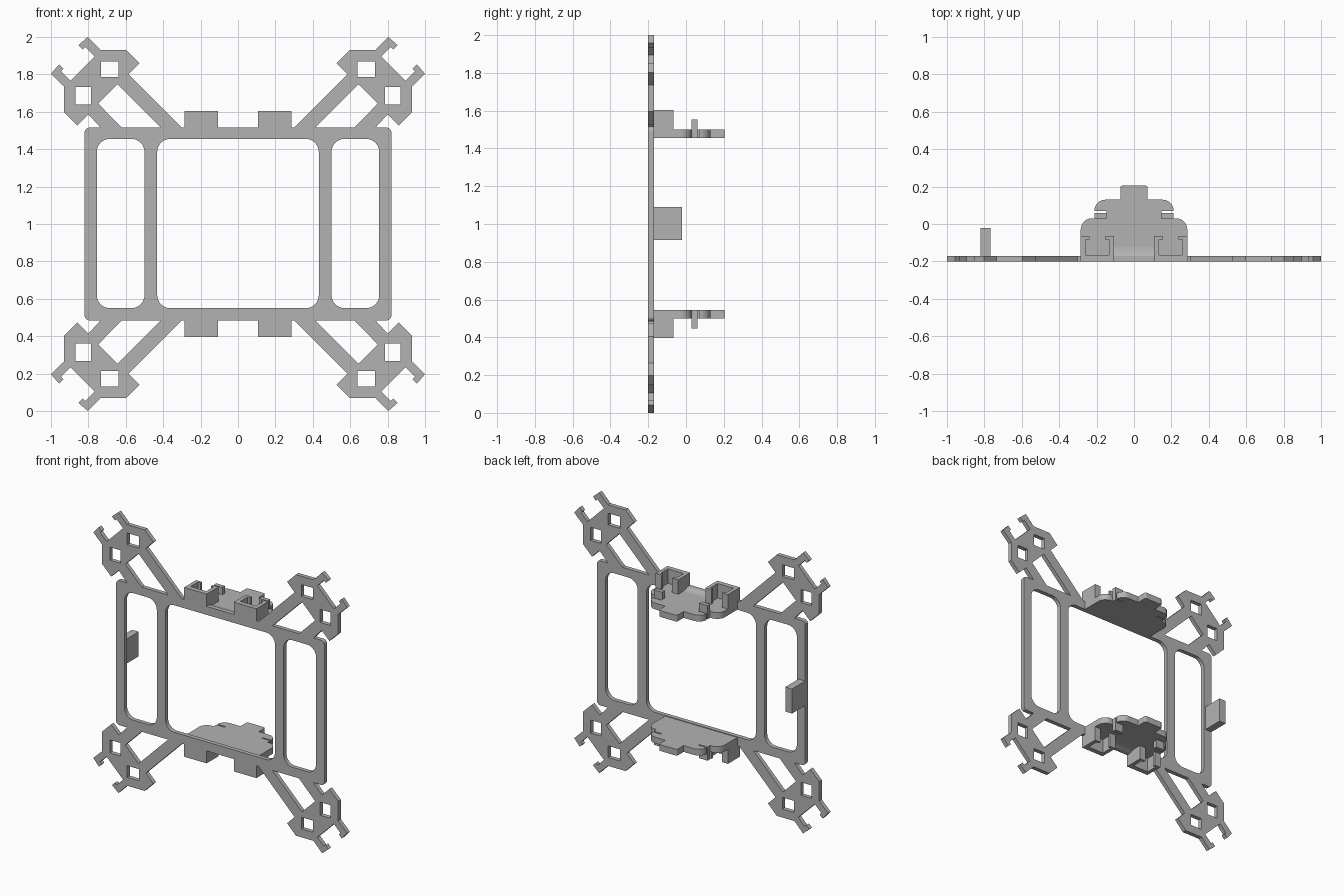
import bpy, bmesh, math
from mathutils import Matrix

if "Cube" in bpy.data.objects:
    bpy.data.objects.remove(bpy.data.objects["Cube"])

grey = bpy.data.materials.new("light grey")
grey.use_nodes = True
grey.diffuse_color = (0.45, 0.45, 0.45, 1)
grey.node_tree.nodes["Principled BSDF"].inputs["Base Color"].default_value = (0.45, 0.45, 0.45, 1)

# Maps from (profile u, profile v, depth) to (x, y, z)
FRONT = Matrix(((1, 0, 0, 0), (0, 0, 1, 0), (0, 1, 0, 0), (0, 0, 0, 1)))
TOP = Matrix.Identity(4)
SIDE = Matrix(((0, 0, 1, 0), (1, 0, 0, 0), (0, 1, 0, 0), (0, 0, 0, 1)))
FLIP = Matrix.Translation((0, 0, 2)) @ Matrix.Diagonal((1, 1, -1, 1))
MIRROR = Matrix.Diagonal((-1, 1, 1, 1))
ONE = Matrix.Identity(4)


def extrude(name, loops, lo, hi, plane, place=ONE):
    """Extrude filled outlines (later loops are holes) from lo to hi."""
    curve = bpy.data.curves.new(name, "CURVE")
    curve.dimensions = "2D"
    curve.fill_mode = "BOTH"
    curve.extrude = (hi - lo) / 2
    for loop in loops:
        spline = curve.splines.new("POLY")
        spline.points.add(len(loop) - 1)
        for point, (u, v) in zip(spline.points, loop):
            point.co = (u, v, 0, 1)
        spline.use_cyclic_u = True
    temp = bpy.data.objects.new(name + "_curve", curve)
    bpy.context.collection.objects.link(temp)
    graph = bpy.context.evaluated_depsgraph_get()
    mesh = bpy.data.meshes.new_from_object(temp.evaluated_get(graph))
    bpy.data.objects.remove(temp)
    bm = bmesh.new()
    bm.from_mesh(mesh)
    bmesh.ops.remove_doubles(bm, verts=bm.verts, dist=0.0005)
    bm.transform(place @ plane @ Matrix.Translation((0, 0, (lo + hi) / 2)))
    bmesh.ops.recalc_face_normals(bm, faces=bm.faces)
    bm.to_mesh(mesh)
    bm.free()
    mesh.materials.clear()
    mesh.materials.append(grey)
    for poly in mesh.polygons:
        poly.use_smooth = False
        poly.material_index = 0
    obj = bpy.data.objects.new(name, mesh)
    bpy.context.collection.objects.link(obj)
    return obj


def arc(cx, cy, r, start, steps=8):
    """Quarter arc, counter-clockwise from the start angle."""
    return [(cx + r * math.cos(math.radians(start + 90 * i / steps)),
             cy + r * math.sin(math.radians(start + 90 * i / steps))) for i in range(steps + 1)]


def rounded(x0, x1, y0, y1, r):
    return (arc(x1 - r, y1 - r, r, 0) + arc(x0 + r, y1 - r, r, 90)
            + arc(x0 + r, y0 + r, r, 180) + arc(x1 - r, y0 + r, r, 270))


def rect(x0, x1, y0, y1):
    return [(x0, y0), (x1, y0), (x1, y1), (x0, y1)]


def across(points):
    """Reflect points over the diagonal line v = u + 1, in reverse order."""
    return [(v - 1, u + 1) for u, v in reversed(points)]


FACE, BACK = -0.2, -0.17

# Main frame with three rounded windows
extrude("main_frame", [rounded(-0.82, 0.82, 0.485, 1.515, 0.025),
                       rounded(-0.432, 0.432, 0.55, 1.455, 0.07),
                       rounded(0.5, 0.755, 0.55, 1.455, 0.07),
                       rounded(-0.755, -0.5, 0.55, 1.455, 0.07)], FACE, BACK, FRONT)

# Corner arm: half of the clawed head, reflected over its diagonal
half = [(0.586, 1.80), (0.527, 1.86), (0.596, 1.93), (0.735, 1.93), (0.803, 2.0),
        (0.853, 1.957), (0.83, 1.934), (0.817, 1.947), (0.766, 1.896)]
legs = [(0.735, 1.515), (0.62, 1.515), (0.748, 1.644), (0.644, 1.748), (0.411, 1.515), (0.301, 1.515)]
hole = rect(0.64, 0.733, 1.787, 1.87)
arm = [half + across(half) + legs, hole, across(hole)]

# Shelf outline, right half from front to back
shelf = ([(0.285, BACK)] + arc(0.225, -0.03, 0.06, 0)
         + [(0.147, 0.03), (0.147, 0.07), (0.212, 0.07)]
         + arc(0.152, 0.07, 0.06, 0) + [(0.072, 0.13)] + arc(0.062, 0.195, 0.01, 0, 3))
shelf += [(-x, y) for x, y in reversed(shelf)]

# Open cage: front wall, two side walls and inward lips
cage = [(0.107, FACE), (0.285, FACE), (0.285, -0.065), (0.238, -0.065), (0.238, -0.083),
        (0.258, -0.083), (0.258, -0.165), (0.134, -0.165), (0.134, -0.083),
        (0.154, -0.083), (0.154, -0.065), (0.107, -0.065)]

# Concave fillet where the shelf meets the frame
fillet = [(BACK, 1.499)] + [(-0.11 - y, z) for y, z in
                            ((0, 1.499), (0.02, 1.501), (0.04, 1.506), (0.06, 1.515))]

for level, vert in (("upper", ONE), ("lower", FLIP)):
    extrude(level + "_shelf", [shelf], 1.455, 1.5, TOP, vert)
    extrude(level + "_shelf_fillet", [fillet], -0.107, 0.107, SIDE, vert)
    for side, horiz in (("left", ONE), ("right", MIRROR)):
        place = vert @ horiz
        tag = level + "_" + side
        extrude(tag + "_corner_arm", arm, FACE, BACK, FRONT, place)
        extrude(tag + "_cage", [cage], 1.5, 1.603, TOP, place)
        # Upright catch filling the notch in the shelf edge
        extrude(tag + "_catch", [rect(0.145, 0.212, 0.03, 0.06)], 1.455, 1.552, TOP, place)

# Single block behind the right side rail
extrude("side_block", [rect(-0.82, -0.767, BACK, -0.022)], 0.915, 1.09, TOP)
